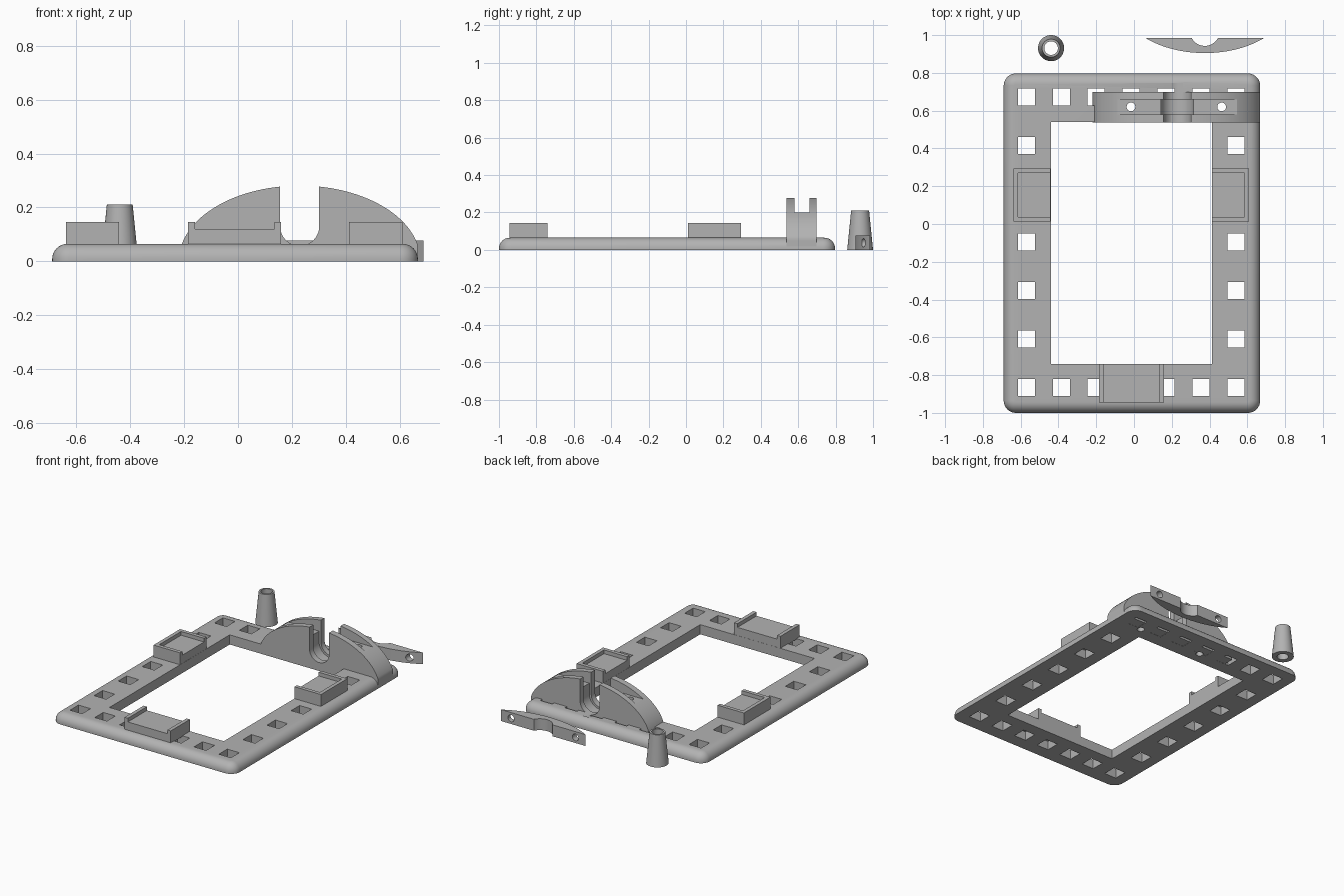
import bpy, bmesh
from math import sin, cos, pi, sqrt
from mathutils import Matrix

old = bpy.data.objects.get("Cube")
if old:
    bpy.data.objects.remove(old, do_unlink=True)

grey = bpy.data.materials.new("plain grey")
grey.use_nodes = True
COLOUR = (0.45, 0.45, 0.45, 1)
grey.diffuse_color = COLOUR
grey.node_tree.nodes["Principled BSDF"].inputs["Base Color"].default_value = COLOUR


def finish(bm, name):
    bmesh.ops.recalc_face_normals(bm, faces=bm.faces[:])
    mesh = bpy.data.meshes.new(name)
    bm.to_mesh(mesh)
    bm.free()
    mesh.materials.append(grey)
    obj = bpy.data.objects.new(name, mesh)
    bpy.context.collection.objects.link(obj)
    return obj


def box(name, x0, x1, y0, y1, z0, z1):
    bm = bmesh.new()
    bmesh.ops.create_cube(bm, size=1)
    bmesh.ops.scale(bm, vec=(x1 - x0, y1 - y0, z1 - z0), verts=bm.verts)
    bmesh.ops.translate(bm, vec=((x0 + x1) / 2, (y0 + y1) / 2, (z0 + z1) / 2), verts=bm.verts)
    return finish(bm, name)


def cone(name, centre, r1, r2, depth, axis="Z"):
    bm = bmesh.new()
    turn = Matrix.Rotation(pi / 2, 4, "X") if axis == "Y" else Matrix()
    bmesh.ops.create_cone(bm, cap_ends=True, segments=48, radius1=r1, radius2=r2,
                          depth=depth, matrix=Matrix.Translation(centre) @ turn)
    return finish(bm, name)


def extrude(name, outline, vec):
    bm = bmesh.new()
    face = bm.faces.new([bm.verts.new(p) for p in outline])
    out = bmesh.ops.extrude_face_region(bm, geom=[face], use_keep_orig=True)
    moved = [v for v in out["geom"] if isinstance(v, bmesh.types.BMVert)]
    bmesh.ops.translate(bm, vec=vec, verts=moved)
    return finish(bm, name)


def cut(obj, cutter):
    mod = obj.modifiers.new("cut", "BOOLEAN")
    mod.operation, mod.solver, mod.object = "DIFFERENCE", "EXACT", cutter
    bpy.context.view_layer.objects.active = obj
    bpy.ops.object.modifier_apply(modifier=mod.name)
    bpy.data.objects.remove(cutter, do_unlink=True)


# Frame: rounded rectangle rings stacked along a quarter-round edge
X0, X1, Y0, Y1, H = -0.69, 0.668, -1.0, 0.797, 0.065
CORNER, FILLET = 0.065, 0.057


def ring(bm, inset, z):
    r = CORNER - inset
    verts = []
    corners = [(X1, Y1), (X0, Y1), (X0, Y0), (X1, Y0)]
    for q, (x, y) in enumerate(corners):
        cx = x - CORNER if x > 0 else x + CORNER
        cy = y - CORNER if y > 0 else y + CORNER
        for k in range(9):
            a = (q + k / 8) * pi / 2
            verts.append(bm.verts.new((cx + r * cos(a), cy + r * sin(a), z)))
    return verts


bm = bmesh.new()
rings = [ring(bm, 0, 0)]
for k in range(9):
    a = k / 8 * pi / 2
    rings.append(ring(bm, FILLET * (1 - cos(a)), H - FILLET + FILLET * sin(a)))
for low, high in zip(rings, rings[1:]):
    for i in range(len(low)):
        j = (i + 1) % len(low)
        bm.faces.new((low[i], low[j], high[j], high[i]))
bm.faces.new(rings[0])
bm.faces.new(rings[-1])
frame = finish(bm, "frame")
cut(frame, box("opening", -0.44, 0.412, -0.74, 0.54, -1, 1))

# Square holes around the frame
spots = set()
for i in range(7):
    spots |= {(i, 0), (i, 6), (0, i), (6, i)}
for i, j in sorted(spots):
    x, y, h = -0.57 + i * 0.185, -0.866 + j * 0.2565, 0.045
    cut(frame, box("hole", x - h, x + h, y - h, y + h, -1, 1))

# Arch: half ellipse trimmed at the frame edge
AX, A, B, YF, YB = 0.229, 0.449, 0.28, 0.538, 0.698
outline = [(min(AX + A * cos(k * pi / 72), 0.667), YF, B * sin(k * pi / 72) + 0.001)
           for k in range(73)]
arch = extrude("arch", outline, (0, YB - YF, 0))
cut(arch, box("channel", -1, 1, 0.579, 0.66, 0.2, 1))


def neck(radius, y0, y1, zc=0.13):
    pts = [(AX + radius * cos(pi + k * pi / 32), y0, zc + radius * sin(pi + k * pi / 32))
           for k in range(33)]
    pts += [(AX + radius, y0, 1), (AX - radius, y0, 1)]
    return extrude("neck", pts, (0, y1 - y0, 0))


# Neck slot, its wider inner groove, and the two screw holes
for part in (arch, frame):
    cut(part, neck(0.0725, 0.45, 0.747))
    cut(part, neck(0.087, 0.579, 0.66))
    for side in (-1, 1):
        cut(part, cone("screw", (AX - 0.005 + side * 0.24, 0.62, 0.1), 0.023, 0.023, 1))

# Clips: two trays at the sides, one open saddle at the front
TOP, FLOOR, BASE = 0.145, 0.12, 0.06
right_clip = box("right_clip", -0.638, -0.441, 0.012, 0.294, BASE, TOP)
cut(right_clip, box("pocket", -0.613, -0.3, 0.037, 0.269, FLOOR, 1))
left_clip = box("left_clip", 0.413, 0.61, 0.012, 0.294, BASE, TOP)
cut(left_clip, box("pocket", 0.3, 0.585, 0.037, 0.269, FLOOR, 1))
front_clip = box("front_clip", -0.185, 0.16, -0.945, -0.741, BASE, TOP)
cut(front_clip, box("pocket", -0.16, 0.135, -1.2, -0.5, FLOOR, 1))

# Loose clamp bar: the cap of the same ellipse, laid on its side
BX, BY, RISE = 0.375, 0.985, 0.08
half = A * sqrt(1 - ((B - RISE) / B) ** 2)
arc = []
for k in range(41):
    dx = half * (k / 20 - 1)
    arc.append((BX + dx, BY + B - RISE - B * sqrt(1 - (dx / A) ** 2), 0))
bar = extrude("clamp_bar", arc, (0, 0, 0.077))
cut(bar, cone("notch", (BX, BY + 0.037, 0), 0.079, 0.079, 1))
for side in (-1, 1):
    cut(bar, cone("bolt", (BX + side * 0.24, BY, 0.038), 0.023, 0.023, 1, "Y"))

# Loose tapered spacer
spacer = cone("spacer", (-0.439, 0.931, 0.105), 0.069, 0.048, 0.21)
cut(spacer, cone("bore", (-0.439, 0.931, 0.1), 0.036, 0.036, 1))

# Smooth curved faces, keep edges sharp
bpy.ops.object.select_all(action="DESELECT")
for obj in (frame, arch, bar, spacer):
    obj.select_set(True)
bpy.context.view_layer.objects.active = frame
bpy.ops.object.shade_smooth_by_angle(angle=pi / 6)
